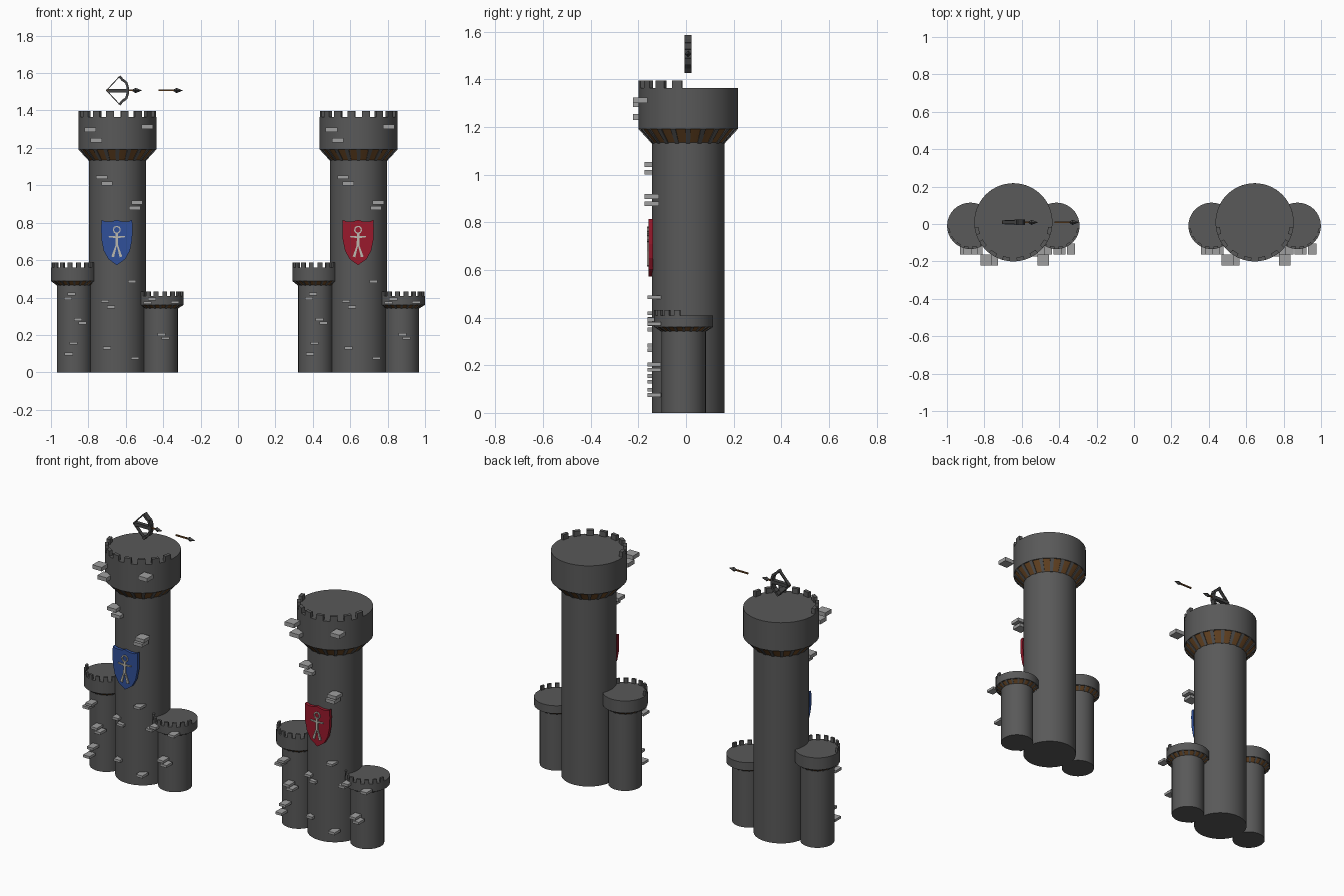
import bpy, bmesh, math
from mathutils import Vector, Matrix

if "Cube" in bpy.data.objects:
    bpy.data.objects.remove(bpy.data.objects["Cube"])

Y0 = 0.009


def material(name, rgb):
    m = bpy.data.materials.new(name)
    m.diffuse_color = (*rgb, 1)
    m.use_nodes = True
    m.node_tree.nodes["Principled BSDF"].inputs["Base Color"].default_value = m.diffuse_color
    return m


BROWN = material("brown_wood", (0.16, 0.07, 0.02))
BLUE = material("blue_paint", (0.03, 0.08, 0.32))
RED = material("red_paint", (0.32, 0.01, 0.025))
STONE = material("tower_stone", (0.1, 0.1, 0.1))
LIGHT = material("light_stone", (0.35, 0.35, 0.35))
PALE = material("pale_emblem", (0.5, 0.48, 0.43))
DARK = material("dark_iron", (0.06, 0.06, 0.06))


def finish(name, bm, mat, smooth=False):
    bmesh.ops.recalc_face_normals(bm, faces=bm.faces)
    me = bpy.data.meshes.new(name)
    bm.to_mesh(me)
    bm.free()
    ob = bpy.data.objects.new(name, me)
    bpy.context.collection.objects.link(ob)
    me.materials.append(mat)
    if smooth:
        bpy.ops.object.select_all(action='DESELECT')
        ob.select_set(True)
        bpy.context.view_layer.objects.active = ob
        bpy.ops.object.shade_smooth_by_angle(angle=math.radians(30))
    return ob


def lathe(bm, profile, c, steps=64):
    """Stack of rings (r, z), capped at both ends."""
    rings = [[bm.verts.new((c[0] + r * math.cos(math.tau * i / steps),
                            c[1] + r * math.sin(math.tau * i / steps), z))
              for i in range(steps)] for r, z in profile]
    for a, b in zip(rings, rings[1:]):
        for i in range(steps):
            j = (i + 1) % steps
            bm.faces.new((a[i], a[j], b[j], b[i]))
    bm.faces.new(rings[0])
    bm.faces.new(rings[-1])


def sector(bm, section, c, mid, half, steps=3):
    """Closed (r, z) section swept through a small arc."""
    rows = []
    for k in range(steps + 1):
        a = math.radians(mid - half + 2 * half * k / steps)
        rows.append([bm.verts.new((c[0] + r * math.cos(a), c[1] + r * math.sin(a), z))
                     for r, z in section])
    n = len(section)
    for a, b in zip(rows, rows[1:]):
        for i in range(n):
            j = (i + 1) % n
            bm.faces.new((a[i], a[j], b[j], b[i]))
    bm.faces.new(rows[0])
    bm.faces.new(rows[-1])


def box(bm, x0, x1, y0, y1, z0, z1):
    m = Matrix.Translation(((x0 + x1) / 2, (y0 + y1) / 2, (z0 + z1) / 2)) \
        @ Matrix.Diagonal((x1 - x0, y1 - y0, z1 - z0, 1))
    bmesh.ops.create_cube(bm, size=1, matrix=m)


def plate(bm, pts, y0, y1):
    """(x, z) outline extruded along y."""
    f = [bm.verts.new((x, y0, z)) for x, z in pts]
    b = [bm.verts.new((x, y1, z)) for x, z in pts]
    bm.faces.new(f)
    bm.faces.new(b)
    for i in range(len(pts)):
        j = (i + 1) % len(pts)
        bm.faces.new((f[i], f[j], b[j], b[i]))


def bar(bm, p, q, w0, w1, y0, y1):
    """Flat tapered bar between two (x, z) points."""
    p, q = Vector(p), Vector(q)
    d = (q - p).normalized()
    n = Vector((-d.y, d.x))
    plate(bm, [p + n * w0 / 2, q + n * w1 / 2, q - n * w1 / 2, p - n * w0 / 2], y0, y1)


def tower(name, c, r, R, zn, zc, zt, zm, ribs):
    bm = bmesh.new()
    lathe(bm, [(r, 0), (r, zc + 0.01)], c)
    finish(name + "_shaft", bm, STONE, True)
    bm = bmesh.new()
    lathe(bm, [(R, zc), (R, zt)], c)
    finish(name + "_head", bm, STONE, True)
    # wooden flare under the head, with stone ribs
    bm = bmesh.new()
    lathe(bm, [(r - 0.002, zn), (R - 0.006, zc + 0.001)], c)
    finish(name + "_wood_flare", bm, BROWN, True)
    bm = bmesh.new()
    for i in range(ribs):
        sector(bm, [(r - 0.01, zn), (r + 0.002, zn), (R, zc), (r - 0.01, zc)],
               c, 360 * i / ribs, 60 / ribs)
    finish(name + "_ribs", bm, STONE)
    # battlements on the front half only
    bm = bmesh.new()
    for i in range(8):
        sector(bm, [(R * 0.9, zt - 0.01), (R, zt - 0.01), (R, zm), (R * 0.9, zm)],
               c, 270 + 22 * (i - 3.5), 5.8)
    finish(name + "_battlements", bm, STONE)


# bricks: (x centre, z centre)
HEAD_BRICKS = [(-0.79, 1.297), (-0.757, 1.242), (-0.485, 1.312)]
SHAFT_BRICKS = [(-0.728, 1.043), (-0.7, 1.01), (-0.54, 0.908), (-0.552, 0.878)]
SMALL_BRICKS = [(-0.566, 0.485), (-0.712, 0.38), (-0.68, 0.35), (-0.7, 0.13), (-0.55, 0.075),
                (-0.89, 0.418), (-0.91, 0.395), (-0.855, 0.283), (-0.832, 0.263),
                (-0.88, 0.155), (-0.905, 0.098), (-0.46, 0.392), (-0.485, 0.372),
                (-0.337, 0.375), (-0.41, 0.203), (-0.388, 0.182)]
SHIELD = [(0, 0.815), (0.03, 0.806), (0.06, 0.806), (0.082, 0.815), (0.084, 0.77),
          (0.082, 0.71), (0.07, 0.65), (0.045, 0.605), (0, 0.573)]


def castle(side, dx, paint):
    tower(side + "_main_tower", (-0.645 + dx, Y0), 0.152, 0.209, 1.132, 1.192, 1.365, 1.396, 20)
    tower(side + "_tall_turret", (-0.875 + dx, -0.01), 0.093, 0.124, 0.465, 0.487, 0.56, 0.588, 20)
    tower(side + "_short_turret", (-0.415 + dx, -0.01), 0.093, 0.124, 0.342, 0.36, 0.408, 0.433, 20)

    bm = bmesh.new()
    for bricks, w, h, ya, yb in ((HEAD_BRICKS, 0.062, 0.024, -0.222, -0.162),
                                 (SHAFT_BRICKS, 0.06, 0.02, -0.174, -0.113),
                                 (SMALL_BRICKS, 0.043, 0.015, -0.162, -0.105)):
        for x, z in bricks:
            box(bm, x - w / 2 + dx, x + w / 2 + dx, ya, yb, z - h / 2, z + h / 2)
    finish(side + "_bricks", bm, LIGHT)

    # shield and figure emblem
    cx = -0.648 + dx
    bm = bmesh.new()
    outline = SHIELD + [(-x, z) for x, z in SHIELD[-2:0:-1]]
    plate(bm, [(cx + x, z) for x, z in outline], -0.157, -0.138)
    finish(side + "_shield", bm, paint)
    bm = bmesh.new()
    ya, yb = -0.164, -0.155
    ring = [(cx + 0.018 * math.cos(math.tau * i / 16), 0.762 + 0.018 * math.sin(math.tau * i / 16))
            for i in range(17)]
    for p, q in zip(ring, ring[1:]):
        bar(bm, p, q, 0.007, 0.007, ya, yb)
    bar(bm, (cx, 0.744), (cx, 0.672), 0.013, 0.015, ya, yb)
    for s in (-1, 1):
        bar(bm, (cx, 0.722), (cx + s * 0.043, 0.726), 0.01, 0.007, ya, yb)
        bar(bm, (cx + s * 0.004, 0.677), (cx + s * 0.022, 0.617), 0.007, 0.015, ya, yb)
    finish(side + "_emblem_figure", bm, PALE)


castle("left", 0, BLUE)
castle("right", 1.29, RED)

# floating crossbow and arrows
ZB = 1.507


def arrow(name, x0, x1):
    bm = bmesh.new()
    box(bm, x0, x1 - 0.04, Y0 - 0.004, Y0 + 0.004, ZB - 0.004, ZB + 0.004)
    finish(name + "_shaft", bm, BROWN)
    bm = bmesh.new()
    for xc, r1, r2, d in ((x1 - 0.043, 0.004, 0.014, 0.016), (x1 - 0.0175, 0.014, 0, 0.035)):
        m = Matrix.Translation((xc, Y0, ZB)) @ Matrix.Rotation(math.pi / 2, 4, 'Y')
        bmesh.ops.create_cone(bm, cap_ends=True, segments=4, radius1=r1, radius2=r2,
                              depth=d, matrix=m)
    finish(name + "_tip", bm, DARK)


arrow("loaded_arrow", -0.705, -0.513)
arrow("flying_arrow", -0.424, -0.294)

bm = bmesh.new()
box(bm, -0.692, -0.583, Y0 - 0.012, Y0 + 0.012, ZB - 0.011, ZB + 0.009)
finish("crossbow_stock", bm, DARK)

bm = bmesh.new()
limb = [(-0.634, 0.076), (-0.618, 0.057), (-0.598, 0.043), (-0.59, 0.018)]
path = [(x, ZB + z) for x, z in limb] + [(x, ZB - z) for x, z in reversed(limb)]
for p, q in zip(path, path[1:]):
    bar(bm, p, q, 0.013, 0.013, Y0 - 0.015, Y0 + 0.015)
finish("crossbow_limbs", bm, DARK)

bm = bmesh.new()
for s in (-1, 1):
    bar(bm, (-0.634, ZB + s * 0.074), (-0.703, ZB), 0.005, 0.005, Y0 - 0.01, Y0 + 0.01)
finish("crossbow_string", bm, DARK)
